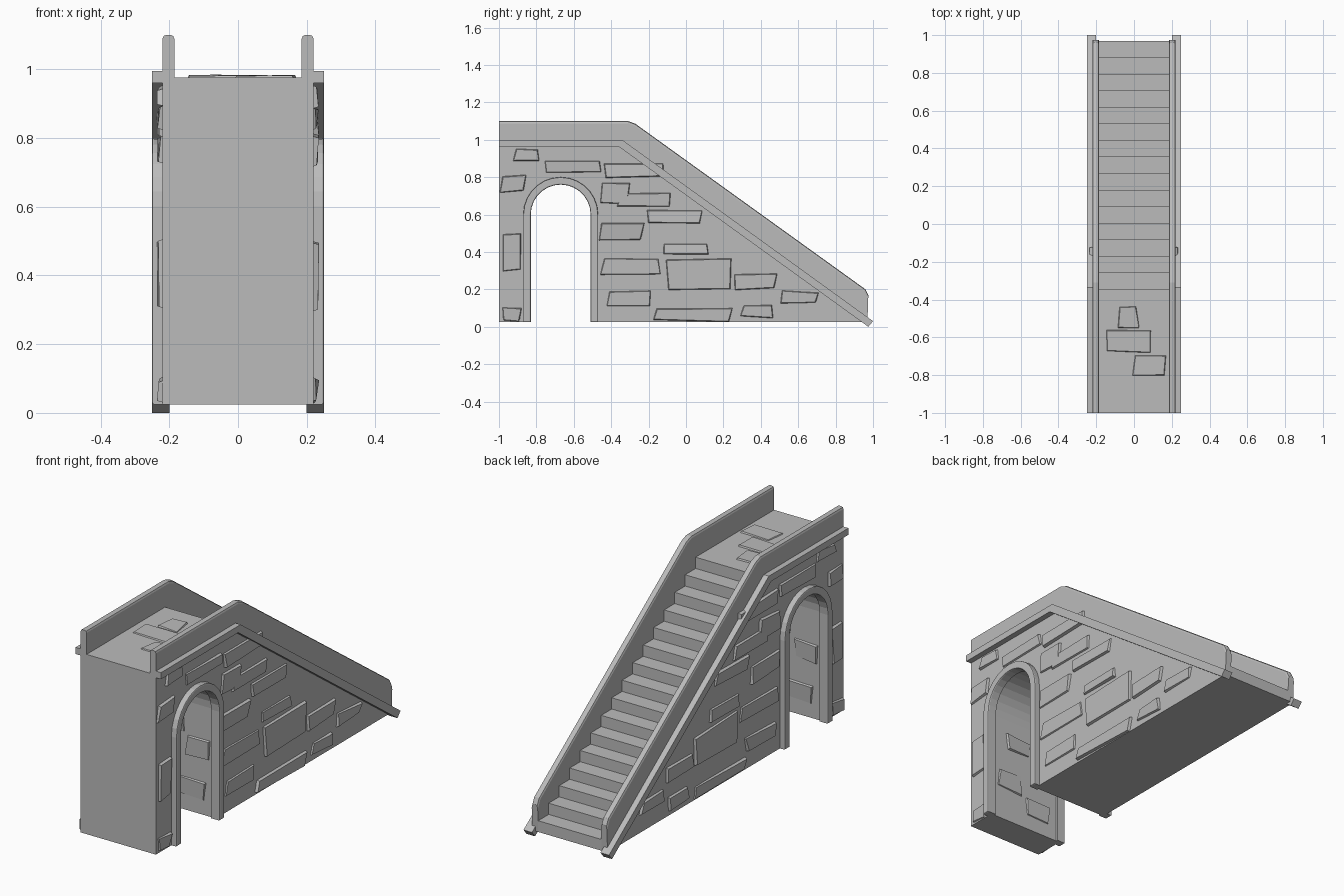
import bpy, bmesh, math, random
from mathutils import Vector

random.seed(4)
old = bpy.data.objects.get("Cube")
if old:
    bpy.data.objects.remove(old, do_unlink=True)

stone = bpy.data.materials.new("grey stone")
stone.use_nodes = True
GREY = (0.5, 0.5, 0.5, 1)
stone.diffuse_color = GREY
stone.node_tree.nodes["Principled BSDF"].inputs["Base Color"].default_value = GREY

BASE, DECK, WALL, INNER = 0.025, 0.975, 0.22, 0.185
ARCH_Y, SPRING = -0.67, 0.6


def finish(name, bm):
    bmesh.ops.recalc_face_normals(bm, faces=bm.faces)
    mesh = bpy.data.meshes.new(name)
    bm.to_mesh(mesh)
    bm.free()
    mesh.materials.append(stone)
    obj = bpy.data.objects.new(name, mesh)
    bpy.context.collection.objects.link(obj)
    return obj


def extrude(name, profile, x0, x1, bevel=0.0, pick=None):
    """Sweep a (y, z) profile from x0 to x1, bevelling the edges that pick accepts."""
    bm = bmesh.new()
    face = bm.faces.new([bm.verts.new((x0, y, z)) for y, z in profile])
    new = bmesh.ops.extrude_face_region(bm, geom=[face])["geom"]
    bmesh.ops.translate(bm, vec=(x1 - x0, 0, 0),
                        verts=[v for v in new if isinstance(v, bmesh.types.BMVert)])
    if bevel:
        edges = [e for e in bm.edges if pick(e)]
        bmesh.ops.bevel(bm, geom=edges, offset=bevel, segments=2, profile=0.5,
                        affect='EDGES', clamp_overlap=True)
    return finish(name, bm)


def arch(radius, steps=14):
    """Arch outline from the front foot, over the crown, to the rear foot."""
    turn = [math.pi * (1 - i / steps) for i in range(steps + 1)]
    curve = [(ARCH_Y + radius * math.cos(a), SPRING + radius * math.sin(a)) for a in turn]
    return [(ARCH_Y - radius, BASE)] + curve + [(ARCH_Y + radius, BASE)]


def block(bm, place, u0, u1, v0, v1, depth, skew=0.012):
    """Rough stone slab: crooked corners, uneven depth, chamfered face."""
    j = lambda s: random.uniform(-s, s)
    corners = [(u0, v0), (u1, v0), (u1, v1), (u0, v1)]
    corners = [(u + j(skew), v + j(skew * 0.6)) for u, v in corners]
    mu, mv = (u0 + u1) / 2, (v0 + v1) / 2
    rim = [bm.verts.new(place(u, v, -0.006)) for u, v in corners]
    top = []
    for u, v in corners:
        inset_u, inset_v = math.copysign(0.006, mu - u), math.copysign(0.006, mv - v)
        top.append(bm.verts.new(place(u + inset_u, v + inset_v,
                                      depth * random.uniform(0.3, 1))))
    bm.faces.new(top)
    for i in range(4):
        k = (i + 1) % 4
        bm.faces.new([rim[i], rim[k], top[k], top[i]])


# Core with landing, steps and the tunnel
TREADS, STEP_TOP, STEP_END = 15, -0.345, 0.97
run, rise = (STEP_END - STEP_TOP) / TREADS, (DECK - BASE) / (TREADS + 1)
stairs = [(STEP_TOP, DECK)]
for i in range(TREADS):
    z = DECK - rise * (i + 1)
    stairs += [(STEP_TOP + run * i, z), (STEP_TOP + run * (i + 1), z)]
tunnel = arch(0.17)
foot = [(-1, BASE)] + tunnel + [(STEP_END, BASE)]
extrude("stair_core", foot + stairs[::-1] + [(-1, DECK)], -INNER, INNER)

# Side walls with parapets, sloping ledges and arch surrounds
parapet = [(0.975, 0.17), (0.96, 0.2), (-0.27, 1.085), (-0.31, 1.1), (-1, 1.1)]
ledge = [(-1, 0.96), (-0.355, 0.96), (0.975, 0.0), (1.0, 0.03), (-0.335, 0.995), (-1, 0.995)]
surround = arch(0.2) + arch(0.16)[::-1]


def parapet_edge(e):
    a, b = e.verts
    along = abs(a.co.x - b.co.x) < 1e-4
    return along and min(a.co.z, b.co.z) > 0.1 and a.link_faces and \
        (a.co.z > 1.0 or a.co.y > -0.3) and (b.co.z > 1.0 or b.co.y > -0.3) \
        and min(abs(a.co.y - b.co.y), 1) > 0.001


for side, s in (("left", 1), ("right", -1)):
    extrude(side + "_side_wall", foot + parapet, s * INNER, s * WALL, 0.012, parapet_edge)
    extrude(side + "_ledge", ledge, s * 0.2, s * 0.25)
    outer = lambda e, s=s: all(abs(v.co.x - s * 0.25) < 1e-4 and v.co.z > BASE + 0.001
                               or abs(v.co.x - s * 0.25) < 1e-4 for v in e.verts)
    extrude(side + "_arch_surround", surround, s * 0.2, s * 0.25, 0.006, outer)

# Rough stones on the side walls: y range, z range
side_stones = [
    (-0.92, -0.78, 0.89, 0.95), (-0.99, -0.86, 0.72, 0.81), (-0.44, -0.12, 0.8, 0.88),
    (-0.76, -0.46, 0.82, 0.89), (-0.36, -0.08, 0.64, 0.72), (-0.2, 0.08, 0.55, 0.63),
    (-0.46, -0.23, 0.46, 0.55), (-0.12, 0.12, 0.38, 0.45), (-0.45, -0.14, 0.28, 0.37),
    (-0.1, 0.25, 0.2, 0.36), (-0.42, -0.18, 0.11, 0.19), (-0.17, 0.24, 0.03, 0.1),
    (0.26, 0.48, 0.2, 0.28), (0.5, 0.7, 0.12, 0.19), (-0.99, -0.88, 0.03, 0.1),
    (-0.99, -0.89, 0.3, 0.5), (-0.46, -0.3, 0.66, 0.77), (0.3, 0.46, 0.05, 0.12),
]
for side, s in (("left", 1), ("right", -1)):
    bm = bmesh.new()
    for y0, y1, z0, z1 in side_stones:
        block(bm, lambda u, v, d: Vector((s * (WALL + d), u, max(v, BASE))),
              y0, y1, z0, z1, 0.017)
    finish(side + "_wall_stones", bm)

# Stones on the tunnel jambs: x range, z range
jamb_stones = [(-0.16, 0.0, 0.1, 0.2), (0.02, 0.17, 0.2, 0.31), (-0.18, -0.05, 0.32, 0.42),
               (-0.03, 0.12, 0.43, 0.52)]
bm = bmesh.new()
for y, s in ((ARCH_Y - 0.17, 1), (ARCH_Y + 0.17, -1)):
    for x0, x1, z0, z1 in jamb_stones:
        block(bm, lambda u, v, d: Vector((s * u, y + s * d, v)), x0, x1, z0, z1, 0.012)
finish("tunnel_stones", bm)

# Paving stones on the landing: x range, y range
paving = [(-0.09, 0.02, -0.55, -0.44), (-0.15, 0.1, -0.68, -0.56), (0.0, 0.17, -0.8, -0.69)]
bm = bmesh.new()
for x0, x1, y0, y1 in paving:
    block(bm, lambda u, v, d: Vector((u, v, DECK + d)), x0, x1, y0, y1, 0.009)
finish("landing_paving", bm)
